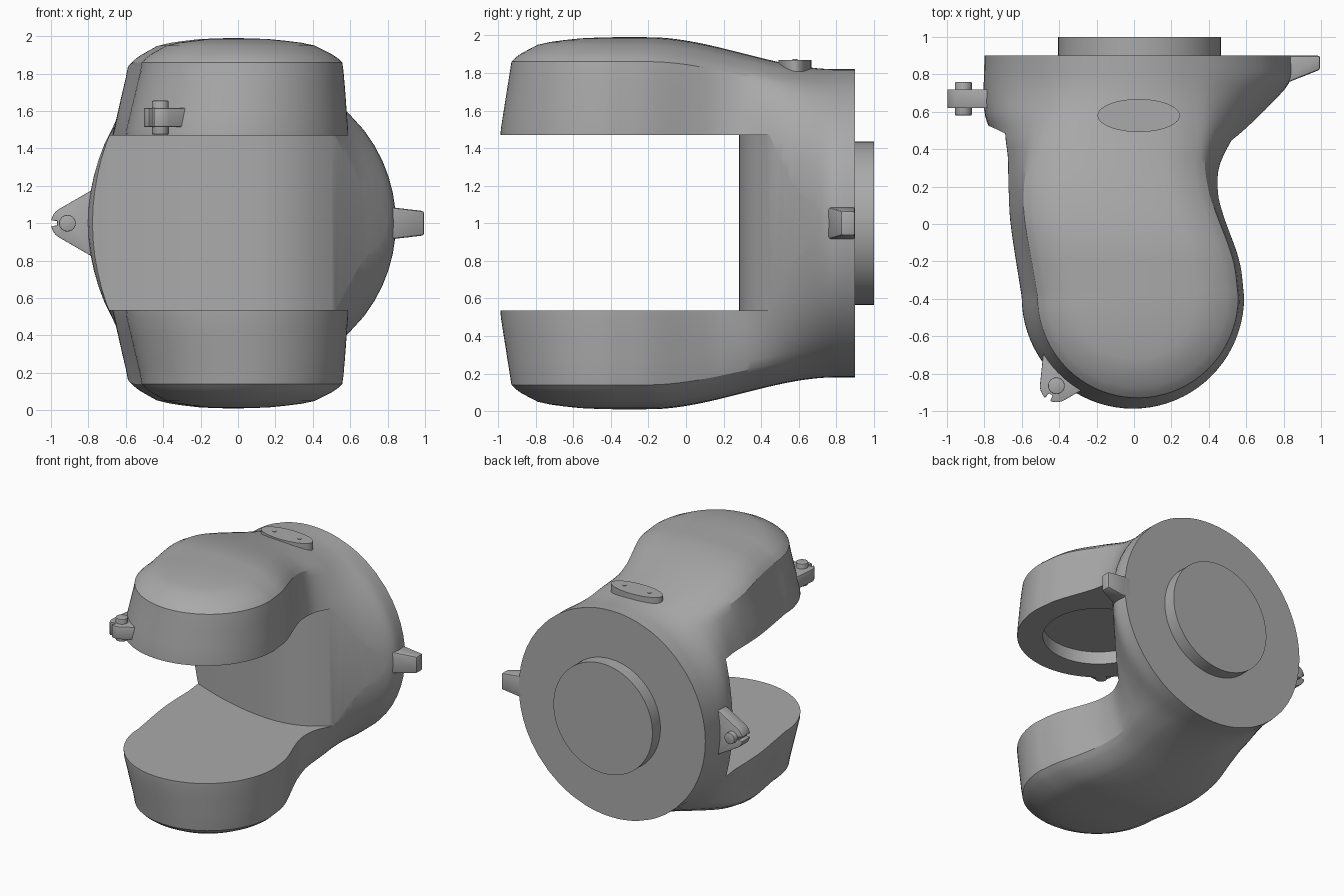
import bpy, bmesh, math
from mathutils import Matrix

if "Cube" in bpy.data.objects:
    bpy.data.objects.remove(bpy.data.objects["Cube"])

grey = bpy.data.materials.new("plain_grey")
grey.use_nodes = True
COL = (0.4, 0.4, 0.4, 1)
grey.diffuse_color = COL
grey.node_tree.nodes["Principled BSDF"].inputs["Base Color"].default_value = COL


def finish(bm, name, hidden=False):
    bmesh.ops.remove_doubles(bm, verts=bm.verts, dist=1e-4)
    bmesh.ops.recalc_face_normals(bm, faces=bm.faces)
    me = bpy.data.meshes.new(name)
    bm.to_mesh(me)
    bm.free()
    ob = bpy.data.objects.new(name, me)
    bpy.context.collection.objects.link(ob)
    me.materials.append(grey)
    ob.hide_render = hidden
    return ob


def smooth(ob, angle=30):
    bpy.ops.object.select_all(action='DESELECT')
    bpy.context.view_layer.objects.active = ob
    ob.select_set(True)
    bpy.ops.object.shade_smooth_by_angle(angle=math.radians(angle))


def prism(name, pts, depth, matrix=Matrix(), bevel=0.0, hidden=False):
    """Extrude a 2D outline along local z, then place it."""
    bm = bmesh.new()
    base = bm.faces.new([bm.verts.new((x, y, 0)) for x, y in pts])
    ext = bmesh.ops.extrude_face_region(bm, geom=[base])["geom"]
    bmesh.ops.translate(bm, vec=(0, 0, depth),
                        verts=[v for v in ext if isinstance(v, bmesh.types.BMVert)])
    if bevel:
        bmesh.ops.bevel(bm, geom=bm.edges[:], offset=bevel, segments=2,
                        affect='EDGES', profile=0.5)
    bm.transform(matrix)
    ob = finish(bm, name, hidden)
    if not hidden:
        smooth(ob)
    return ob


def ellipse(cx, cy, rx, ry, n=64):
    return [(cx + rx * math.cos(2 * math.pi * i / n),
             cy + ry * math.sin(2 * math.pi * i / n)) for i in range(n)]


def spline(keys, t):
    """Smooth interpolation through (position, value) keys."""
    def slope(i):
        a, b = keys[max(i - 1, 0)], keys[min(i + 1, len(keys) - 1)]
        return (b[1] - a[1]) / (b[0] - a[0])
    for i in range(len(keys) - 1):
        (p, a), (q, b) = keys[i], keys[i + 1]
        if t <= q + 1e-9:
            d, s = q - p, (t - p) / (q - p)
            return (a * (1 + 2 * s) * (1 - s) ** 2 + b * s * s * (3 - 2 * s)
                    + d * s * (1 - s) * (slope(i) * (1 - s) - slope(i + 1) * s))
    return keys[-1][1]


# Plan outline of the yoke: two flanks, a spine and a round tip.
# Each entry holds the outline point, its spine point and its share of right-flank taper.
RIGHT_FLANK = [(-.39, -.605), (0, -.665), (.2, -.685), (.35, -.71), (.48, -.76), (.6, -.8), (.9, -.8)]
LEFT_FLANK = [(-.39, .59), (-.2, .565), (.05, .48), (.18, .457), (.33, .49), (.55, .66),
              (.7, .79), (.78, .84), (.9, .84)]
SPINE = [(-.39, -.0075), (.2, -.11), (.6, -.01), (.9, .02)]
ROWS = 44
ys = [-.39 + 1.29 * i / ROWS for i in range(ROWS + 1)]
outline = [((spline(RIGHT_FLANK, y), y), (spline(SPINE, y), y), 1) for y in reversed(ys)]
for i in range(1, 40):
    a = math.pi * (1 + i / 40)
    outline.append(((-.0075 + .5975 * math.cos(a), -.39 + .6 * math.sin(a)),
                    (-.0075, -.39), (1 - math.cos(a)) / 2))
outline += [((spline(LEFT_FLANK, y), y), (spline(SPINE, y), y), 0) for y in ys]

# Half section of an arm: (share of width, height above the middle)
TOP, RADIUS = .99, .82
ARM = [(1, 0), (1, .1), (1, .2), (1, .3), (1, .4), (.997, .5), (.985, .6), (.97, .72), (.957, .81),
       (.945, .86), (.9, .885), (.85, .905), (.7, .95), (.58, .965), (.45, .975),
       (.3, .984), (.15, .988), (0, TOP)]
section = [(u, -z) for u, z in reversed(ARM[1:])] + ARM

# Loft from the arm section at the tip to a round section at the back
bm = bmesh.new()
grid = []
for u, z in section:
    ring = []
    for (px, py), (tx, ty), side in outline:
        t = min(max((ty + .2) / 1.0, 0), 1)
        w = t * t * (3 - 2 * t)
        round_u = math.sqrt(max(0, 1 - (z / TOP) ** 2))
        taper = .1 * side * (1 - w) * min(max((abs(z) - .47) / .35, 0), 1)
        f = (u + (round_u - u) * w * w) * (1 - taper)
        h = z * (1 + (RADIUS / TOP - 1) * w)
        ring.append(bm.verts.new((tx + (px - tx) * f, ty + (py - ty) * f, 1 + h)))
    grid.append(ring)
for lo, hi in zip(grid, grid[1:]):
    for i in range(len(outline) - 1):
        bm.faces.new((lo[i], lo[i + 1], hi[i + 1], hi[i]))
bm.faces.new([r[0] for r in grid] + [r[-1] for r in reversed(grid)])
yoke = finish(bm, "yoke_body")

# Cutters: the gap between the arms, ending in a bowed web, and the recess in the upper arm
WEB = [(-1.2, .66), (-.8, .535), (-.68, .48), (-.4, .375), (-.15, .31), (.05, .285), (.2, .29),
       (.35, .335), (.5, .43), (.65, .56), (.84, .755), (1.3, 1.25)]
web = [(x, spline(WEB, x)) for x in [-1.2 + i * .05 for i in range(46)]]
gap = prism("gap_cutter", web + [(1.3, -1.5), (-1.2, -1.5)], .935,
            Matrix.Translation((0, 0, .535)), hidden=True)
recess = prism("recess_cutter", ellipse(0, -.4, .4, .4), .22,
               Matrix.Translation((0, 0, 1.35)), hidden=True)
for cutter in (gap, recess):
    mod = yoke.modifiers.new(cutter.name, 'BOOLEAN')
    mod.operation, mod.object, mod.solver = 'DIFFERENCE', cutter, 'EXACT'
    bpy.context.view_layer.objects.active = yoke
    bpy.ops.object.modifier_apply(modifier=mod.name)
for cutter in (gap, recess):
    bpy.data.objects.remove(cutter)
smooth(yoke, 28)

# Maps an outline's x, y to x, z and its depth to -y
UPRIGHT = Matrix.Rotation(math.pi / 2, 4, 'X')

# Round boss on the back flange
prism("back_boss", ellipse(.03, 1, .435, .435, 96), .12, Matrix.Translation((0, 1, 0)) @ UPRIGHT)

# Oval plate with two pins on top
prism("oval_plate", ellipse(.025, .58, .22, .088), .08, Matrix.Translation((0, 0, 1.79)))
for x in (-.085, .135):
    prism("plate_pin", ellipse(x, .58, .014, .014, 16), .01, Matrix.Translation((0, 0, 1.864)))

# Rectangular side lug, narrowing outward
bm = bmesh.new()
bmesh.ops.create_cube(bm, size=1)
for v in bm.verts:
    out, up = v.co.x > 0, 1 if v.co.z > 0 else -1
    v.co = ((.995 if out else .78), (.9 if v.co.y > 0 else (.825 if out else .74)),
            1 + up * (.065 if out else .09))
bmesh.ops.bevel(bm, geom=bm.edges[:], offset=.012, segments=2, affect='EDGES', profile=.5)
smooth(finish(bm, "side_lug"))


# Slotted triangular ear with a pin; the tip points along local -x, the pin along local z
def ear(name, matrix, root, half):
    tip = [(.088 * math.cos(a), .088 * math.sin(a))
           for a in [math.radians(120 + 10 * i) for i in range(13)]]
    slot = [(-.055, .012), (-.055, -.012)]
    pts = [(root, half)] + tip[:6] + slot + tip[7:] + [(root, -half)]
    prism(name, pts, .1, matrix @ Matrix.Translation((0, 0, -.05)), bevel=.004)
    prism(name + "_pin", ellipse(0, 0, .045, .045, 24), .18,
          matrix @ Matrix.Translation((0, 0, -.09)), bevel=.006)


ear("flange_ear", Matrix.Translation((-.912, .67, 1)) @ UPRIGHT, .17, .2)
ear("arm_ear", Matrix.Translation((-.415, -.865, 1.565)) @ Matrix.Rotation(math.radians(57), 4, 'Z'),
    .16, .18)
